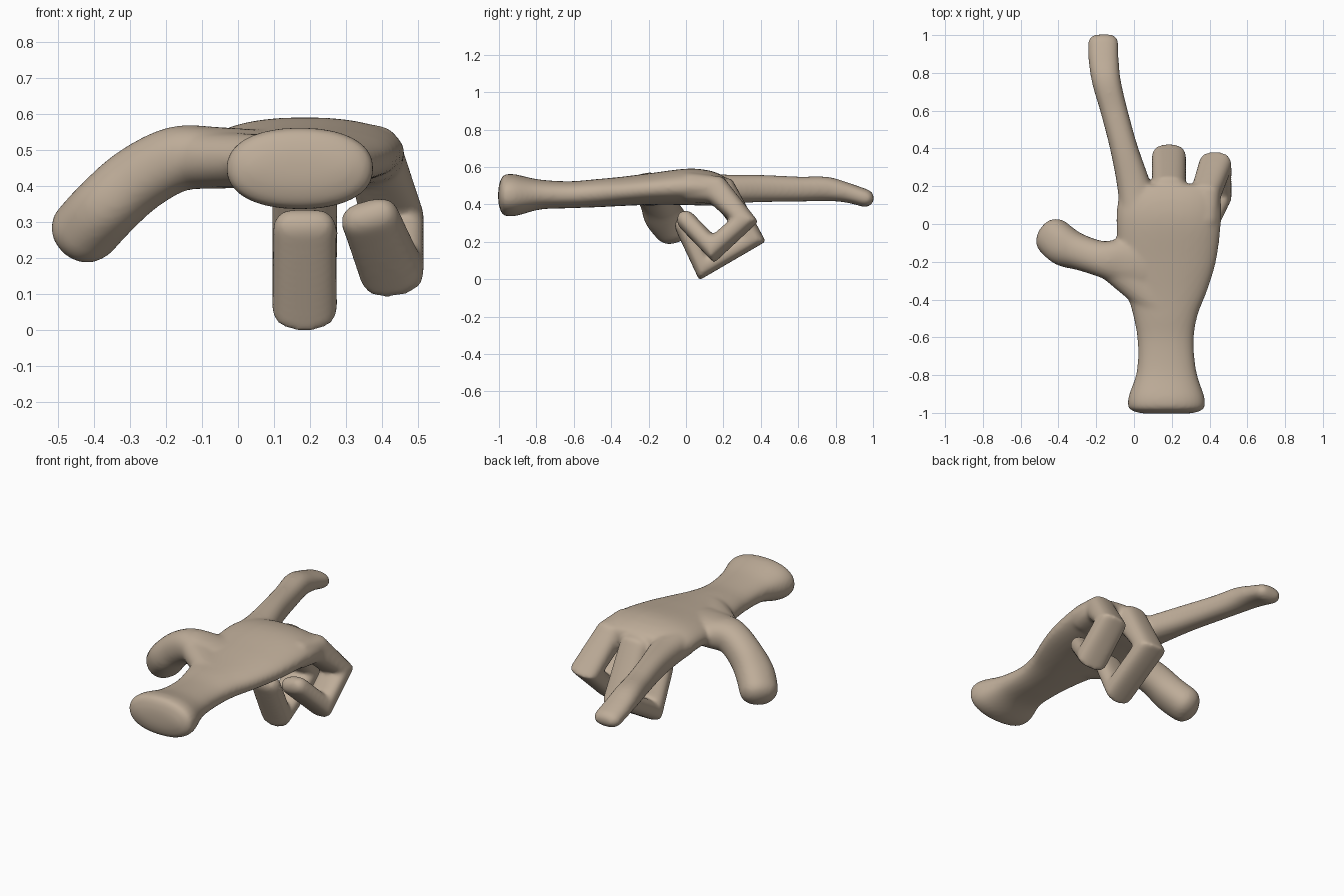
import bpy, bmesh
from math import cos, sin, pi, copysign
from mathutils import Vector

N = 32
bm = bmesh.new()


def catmull(rows, steps):
    """Smooth a list of control rows."""
    out = []
    for i in range(len(rows) - 1):
        p = [rows[max(0, min(len(rows) - 1, i + k))] for k in (-1, 0, 1, 2)]
        for s in range(steps):
            t = s / steps
            out.append([0.5 * (2 * b + (c - a) * t + (2 * a - 5 * b + 4 * c - d) * t * t
                               + (3 * b - a - 3 * c + d) * t ** 3) for a, b, c, d in zip(*p)])
    return out + [list(rows[-1])]


def tube(rows, side, power=2.3, steps=1, cap=0.05):
    """Closed tube; rows are x, y, z, half width (along side), half thickness."""
    rows = catmull(rows, steps) if steps > 1 else rows
    pts = [Vector(r[:3]) for r in rows]
    rings = []
    for i, (p, r) in enumerate(zip(pts, rows)):
        d0 = (p - pts[i - 1]).normalized() if i else (pts[1] - p).normalized()
        d1 = (pts[i + 1] - p).normalized() if i < len(pts) - 1 else d0
        t = (d0 + d1).normalized()
        s = Vector(side)
        s = (s - t * s.dot(t)).normalized()
        rings.append((p, t, s, t.cross(s), r[3], r[4] / max(0.76, t.dot(d0))))

    def rounded(ring, sign):
        p, t, s, u, w, h = ring
        res = []
        for a in (0.4, 0.8, 1.15, 1.4):
            inset = h * (1 - cos(a))
            res.append((p + t * sign * cap * sin(a), t, s, u, w - inset, h - inset * 0.98))
        return res
    rings = rounded(rings[0], -1)[::-1] + rings + rounded(rings[-1], 1)
    loops = []
    for p, t, s, u, w, h in rings:
        loop = []
        for k in range(N):
            c, q = cos(2 * pi * k / N), sin(2 * pi * k / N)
            loop.append(bm.verts.new(p + s * w * copysign(abs(c) ** (2 / power), c)
                                     + u * h * copysign(abs(q) ** (2 / power), q)))
        loops.append(loop)
    for a, b in zip(loops, loops[1:]):
        for k in range(N):
            bm.faces.new((a[k], a[(k + 1) % N], b[(k + 1) % N], b[k]))
    bm.faces.new(loops[0][::-1])
    bm.faces.new(loops[-1])


X = (1, 0, 0)
# Wrist and palm
tube([(0.172, -0.965, 0.45, 0.205, 0.112), (0.172, -0.91, 0.45, 0.2, 0.111),
      (0.172, -0.78, 0.453, 0.158, 0.08), (0.168, -0.62, 0.452, 0.149, 0.072),
      (0.166, -0.48, 0.46, 0.172, 0.075), (0.17, -0.34, 0.47, 0.22, 0.078),
      (0.177, -0.18, 0.483, 0.26, 0.085), (0.183, 0.0, 0.494, 0.277, 0.097),
      (0.187, 0.1, 0.489, 0.275, 0.096), (0.187, 0.17, 0.477, 0.265, 0.085)],
     X, 2.25, 5, 0.04)
# Pointing index finger
tube([(0.03, 0.03, 0.485, 0.105, 0.085), (0.0, 0.2, 0.482, 0.089, 0.078),
      (-0.053, 0.4, 0.485, 0.073, 0.073), (-0.106, 0.6, 0.482, 0.071, 0.067),
      (-0.145, 0.75, 0.483, 0.076, 0.065), (-0.16, 0.86, 0.463, 0.08, 0.053),
      (-0.163, 0.958, 0.434, 0.081, 0.048)], X, 2.3, 5, 0.047)
# Thumb, with the web towards the wrist
tube([(0.06, -0.22, 0.477, 0.15, 0.08), (-0.06, -0.2, 0.479, 0.13, 0.086),
      (-0.17, -0.185, 0.476, 0.096, 0.091), (-0.28, -0.152, 0.418, 0.094, 0.094),
      (-0.365, -0.12, 0.342, 0.106, 0.094), (-0.428, -0.068, 0.274, 0.104, 0.094)],
     (0.3, 1, 0), 2.2, 5, 0.072)
tube([(0.16, -0.43, 0.465, 0.1, 0.068), (0.03, -0.32, 0.473, 0.1, 0.074),
      (-0.12, -0.215, 0.475, 0.085, 0.078)], (0.6, -0.8, 0), 2.1, 4, 0.03)
# Curled middle finger
tube([(0.18, 0.04, 0.5, 0.095, 0.08), (0.185, 0.2, 0.468, 0.091, 0.075),
      (0.185, 0.353, 0.22, 0.091, 0.058), (0.185, 0.093, 0.066, 0.091, 0.057),
      (0.185, -0.01, 0.287, 0.088, 0.051)], X, 2.6, 1, 0.05)
# Curled outer finger, leaning inwards at its tip
tube([(0.355, 0.02, 0.49, 0.095, 0.08), (0.382, 0.165, 0.476, 0.08, 0.073),
      (0.43, 0.31, 0.312, 0.088, 0.058), (0.427, 0.148, 0.163, 0.092, 0.056),
      (0.367, 0.003, 0.312, 0.082, 0.051)], (1, 0, 0.12), 2.6, 1, 0.05)

bmesh.ops.recalc_face_normals(bm, faces=bm.faces[:])
mesh = bpy.data.meshes.new("hand")
bm.to_mesh(mesh)
bm.free()
hand = bpy.data.objects.new("hand", mesh)
bpy.context.collection.objects.link(hand)
skin = bpy.data.materials.new("skin")
skin.diffuse_color = (0.52, 0.42, 0.32, 1)
mesh.materials.append(skin)

# Blend all parts into one smooth skin
rm = hand.modifiers.new("blend", 'REMESH')
rm.mode = 'VOXEL'
rm.voxel_size = 0.01
rm.use_smooth_shade = True
sm = hand.modifiers.new("soften", 'SMOOTH')
sm.factor = 0.5
sm.iterations = 16
